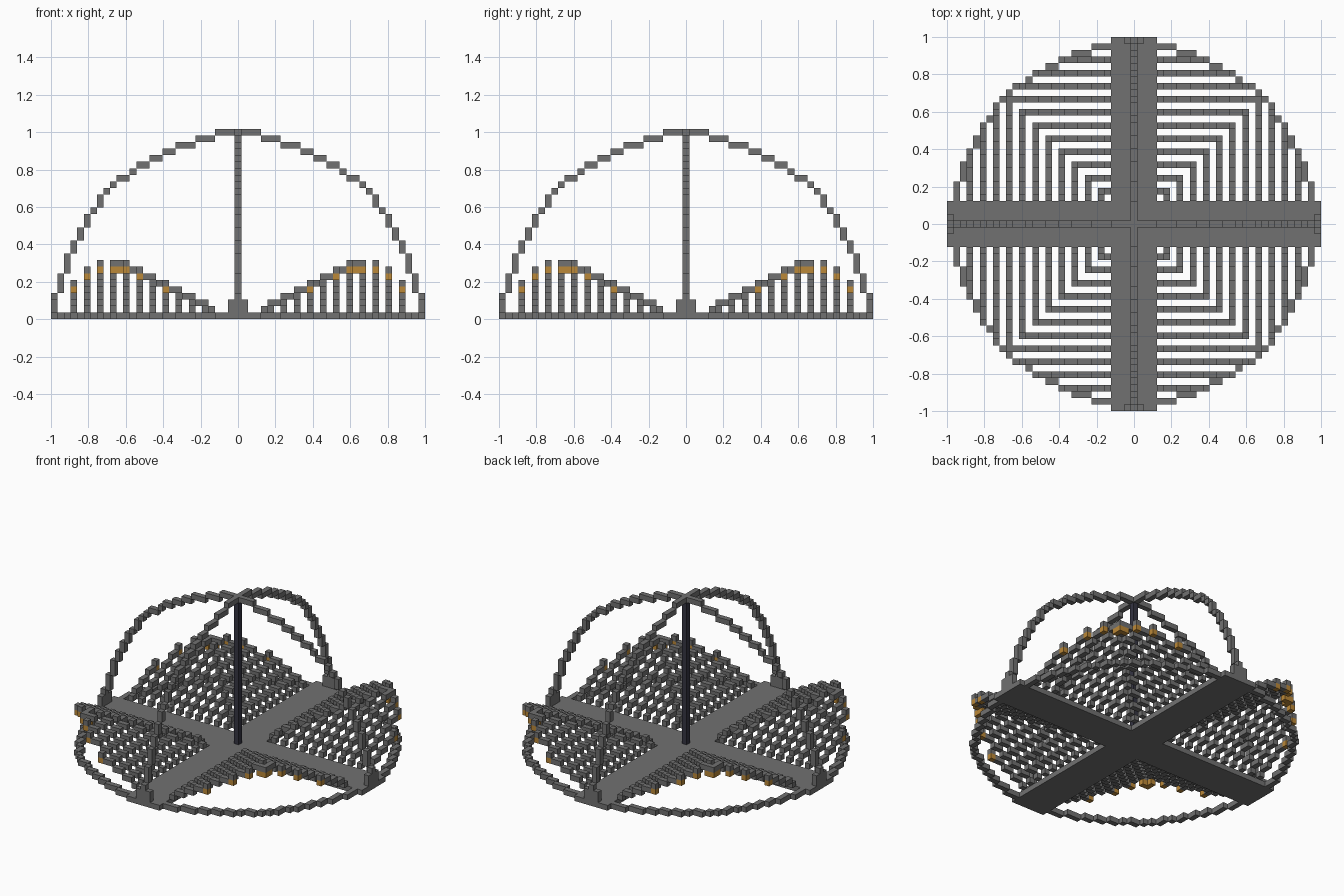
import bpy
import bmesh
from math import sqrt
from mathutils import Vector

cube = bpy.data.objects.get("Cube")
if cube:
    bpy.data.objects.remove(cube, do_unlink=True)

R = 28                    # radius in blocks
V = 2 / (2 * R + 1)       # block size
ARM = 3                   # half width of the floor cross


def material(name, color):
    mat = bpy.data.materials.new(name)
    mat.use_nodes = True
    mat.diffuse_color = (*color, 1)
    mat.node_tree.nodes["Principled BSDF"].inputs["Base Color"].default_value = (*color, 1)
    return mat


GREY = material("steel grey", (0.165, 0.165, 0.165))
NAVY = material("dark navy", (0.035, 0.035, 0.055))
GOLD = material("amber", (0.5, 0.25, 0.04))

AXES = [Vector(a) for a in ((1, 0, 0), (0, 1, 0), (0, 0, 1))]


def blocks(name, cells, mat):
    """One mesh from a set of block cells, without hidden inner faces."""
    cells = set(cells)
    bm = bmesh.new()
    for cell in cells:
        centre = Vector(cell) + Vector((0, 0, 0.5))
        for i, axis in enumerate(AXES):
            u, w = AXES[(i + 1) % 3] / 2, AXES[(i + 2) % 3] / 2
            for side in (1, -1):
                if tuple(int(c) for c in Vector(cell) + axis * side) in cells:
                    continue
                mid = centre + axis * side / 2
                corners = [mid + u + w, mid - u + w, mid - u - w, mid + u - w]
                bm.faces.new([bm.verts.new(c * V) for c in corners[::side]])
    bmesh.ops.remove_doubles(bm, verts=bm.verts, dist=V / 100)
    mesh = bpy.data.meshes.new(name)
    bm.to_mesh(mesh)
    bm.free()
    mesh.materials.append(mat)
    obj = bpy.data.objects.new(name, mesh)
    bpy.context.collection.objects.link(obj)
    return obj


# Stepped circle outline, one quarter
quarter = set()
for a in range(R):
    b = R if a <= ARM else int(sqrt(767 - a * a)) if a < 27 else 6
    quarter |= {(a, b), (b, a)}
SIGNS = (1, -1)

# Floor cross
span = range(-R, R + 1)
arm = range(-ARM, ARM + 1)
blocks("floor_cross", {c for s in span for t in arm for c in ((s, t, 0), (t, s, 0))}, GREY)

# Ground ring between the cross arms
blocks("ground_ring", {(a * i, b * j, 0) for a, b in quarter if min(a, b) > ARM
                       for i in SIGNS for j in SIGNS}, GREY)

# Two crossing arches
arch = {(a * i, b) for a, b in quarter for i in SIGNS if b > 0}
blocks("arches", {c for a, b in arch for c in ((a, 0, b), (0, a, b))}, GREY)

# Feet either side of each arch end
blocks("arch_feet", {c for t in SIGNS for s in SIGNS for z in (1, 2)
                     for c in ((R * s, t, z), (t, R * s, z))}, GREY)

# Centre mast
blocks("centre_mast", {(0, 0, z) for z in range(1, R)}, NAVY)


# Rising chevron slats and the lamps below their outer ends
def height(n):
    return min((n - 1) // 2, 8)


slats, lamps = set(), set()
for d in range(5, 26, 2):
    reach = [n for n in range(ARM + 1, d + 1) if n * n + d * d < 27.5 ** 2]
    ends = []
    if d == 19:
        ends = reach[-2:]
    elif d > 19:
        ends = reach[-1:]
    for n in reach:
        slats |= {(d, n, height(n)), (n, d, height(n))}
    for n in ends:
        lamps |= {(d, n, height(n) - 1), (n, d, height(n) - 1)}

for end, j in (("front", -1), ("back", 1)):
    for side, i in (("left", 1), ("right", -1)):
        for part, cells, mat in (("slats", slats, GREY), ("lamps", lamps, GOLD)):
            blocks(f"{end}_{side}_{part}", {(x * i, y * j, z) for x, y, z in cells}, mat)
